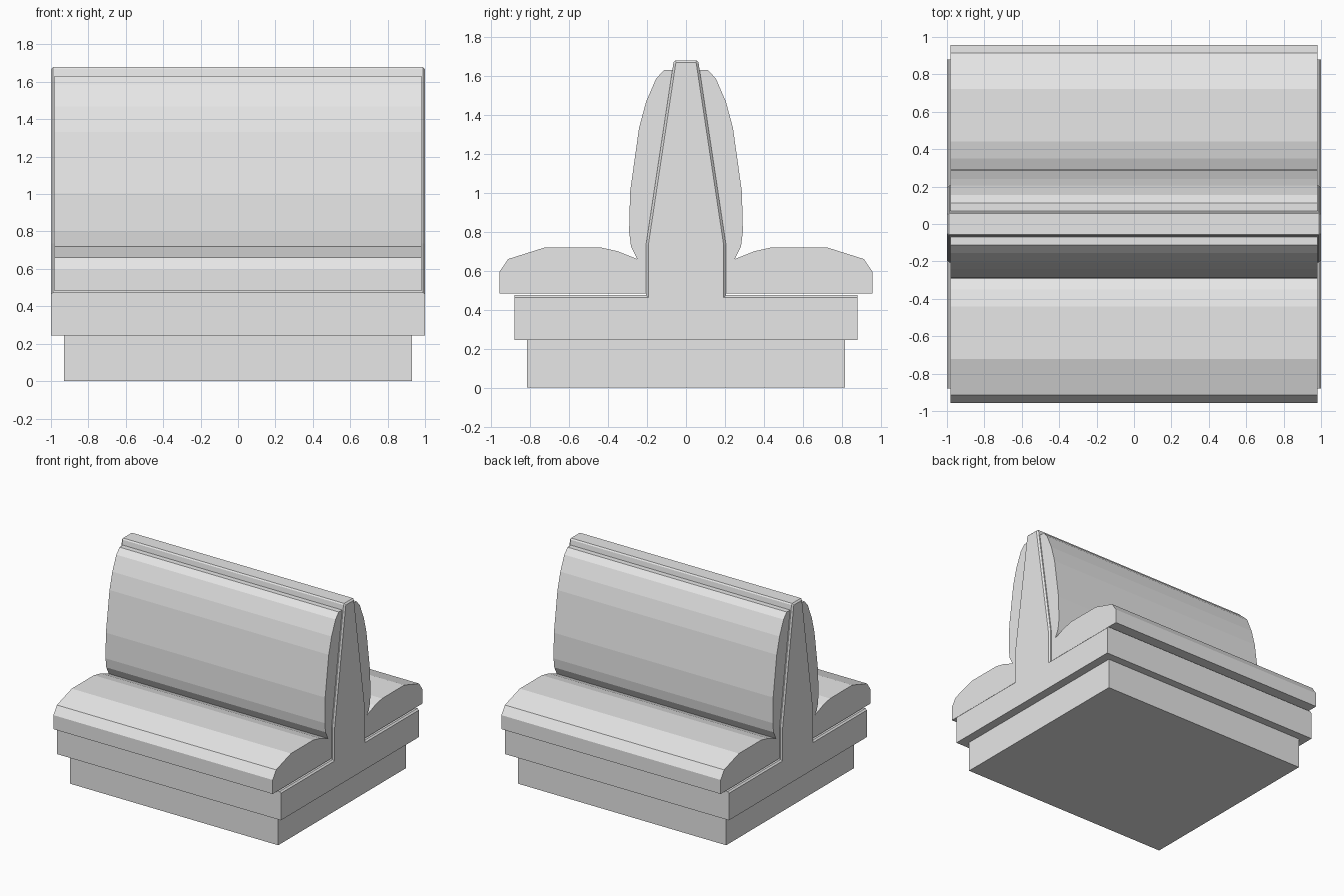
import bpy
import bmesh

default = bpy.data.objects.get("Cube")
if default:
    bpy.data.objects.remove(default, do_unlink=True)

grey = bpy.data.materials.new("plain grey")
grey.use_nodes = True
colour = (0.8, 0.8, 0.8, 1)
grey.diffuse_color = colour
grey.node_tree.nodes["Principled BSDF"].inputs["Base Color"].default_value = colour


def extrude_profile(name, profile, half_width, bevel_above=None):
    """Sweep a (y, z) outline along x; optionally chamfer the end rims."""
    bm = bmesh.new()
    face = bm.faces.new([bm.verts.new((-half_width, y, z)) for y, z in profile])
    swept = bmesh.ops.extrude_face_region(bm, geom=[face])["geom"]
    moved = [v for v in swept if isinstance(v, bmesh.types.BMVert)]
    bmesh.ops.translate(bm, verts=moved, vec=(2 * half_width, 0, 0))
    bmesh.ops.recalc_face_normals(bm, faces=bm.faces)
    if bevel_above is not None:
        rims = [e for e in bm.edges
                if e.verts[0].co.x == e.verts[1].co.x
                and min(v.co.z for v in e.verts) > bevel_above]
        bmesh.ops.bevel(bm, geom=rims, offset=0.012, segments=1,
                        affect='EDGES', profile=0.5)
    mesh = bpy.data.meshes.new(name)
    bm.to_mesh(mesh)
    bm.free()
    mesh.materials.append(grey)
    obj = bpy.data.objects.new(name, mesh)
    bpy.context.collection.objects.link(obj)
    return obj


def mirrored(half):
    """Complete a half outline by reflecting it in y."""
    return half + [(-y, z) for y, z in reversed(half)]


# Recessed plinth
extrude_profile("plinth", mirrored([(0.815, 0), (0.815, 0.25)]), 0.93)

# Base and tapered central back frame in one section
frame = [(0.88, 0.245), (0.88, 0.475), (0.205, 0.475), (0.205, 0.735),
         (0.064, 1.67), (0.056, 1.68)]
extrude_profile("base_and_back_frame", mirrored(frame), 1.0, bevel_above=0.4)

# Padded seat and backrest, the same on both sides
seat = [(0.2, 0.482), (0.957, 0.482), (0.957, 0.595), (0.913, 0.66),
        (0.723, 0.72), (0.44, 0.72), (0.35, 0.70), (0.25, 0.66), (0.2, 0.61)]
backrest = [(0.2, 0.61), (0.25, 0.66), (0.282, 0.723), (0.292, 0.80),
            (0.287, 1.005), (0.241, 1.333), (0.205, 1.467), (0.154, 1.585),
            (0.113, 1.63), (0.066, 1.63), (0.2, 0.735)]
for side, sign in (("front", -1), ("rear", 1)):
    for part, outline in (("seat_cushion", seat), ("backrest_cushion", backrest)):
        extrude_profile(f"{side}_{part}", [(sign * y, z) for y, z in outline], 0.98)
